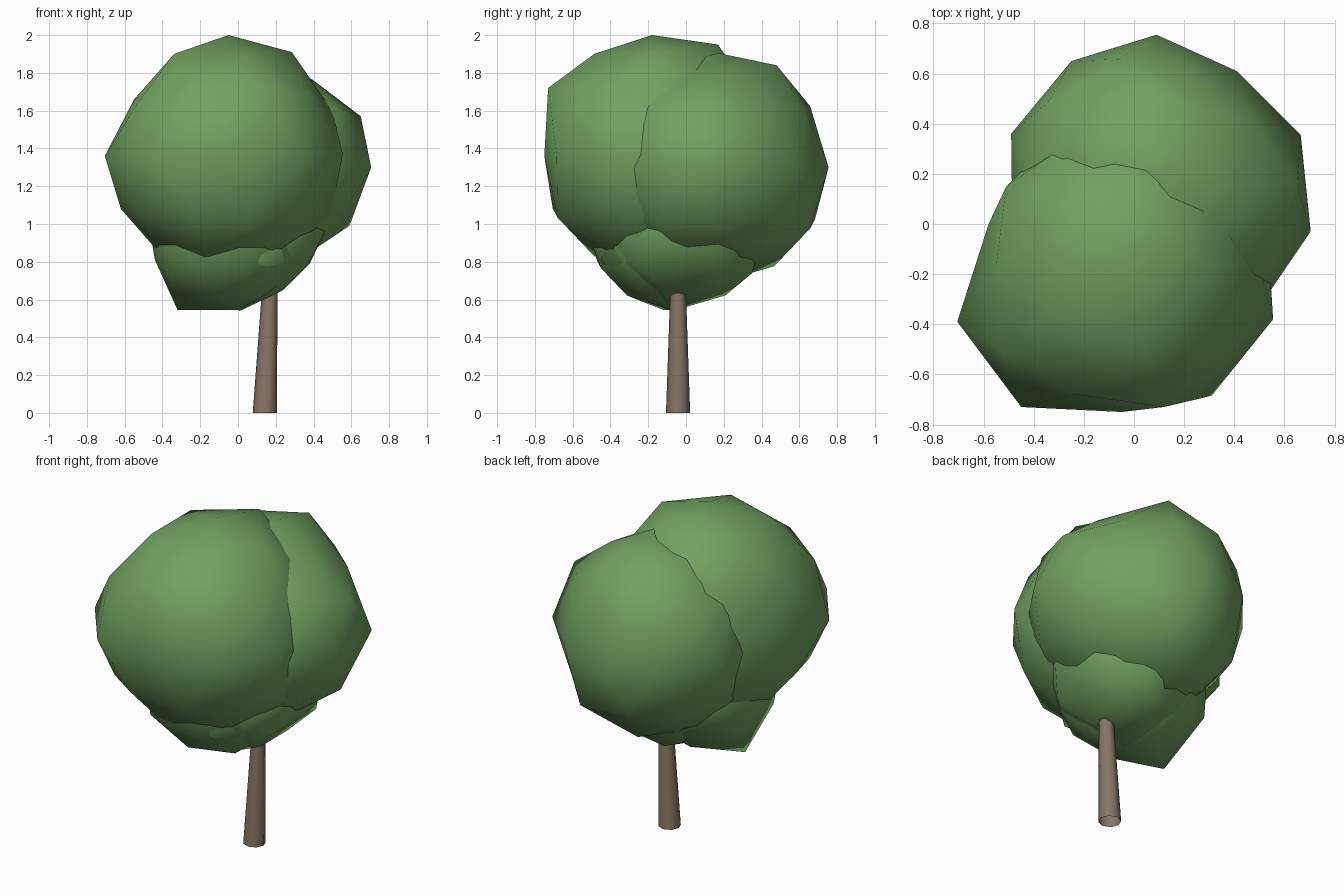
import bpy
import bmesh
from mathutils import Vector

if "Cube" in bpy.data.objects:
    bpy.data.objects.remove(bpy.data.objects["Cube"], do_unlink=True)


def make_material(name, color):
    mat = bpy.data.materials.new(name)
    mat.use_nodes = True
    mat.diffuse_color = color
    mat.node_tree.nodes["Principled BSDF"].inputs["Base Color"].default_value = color
    return mat


def finish(bm, name, mat):
    mesh = bpy.data.meshes.new(name)
    bm.to_mesh(mesh)
    bm.free()
    mesh.materials.append(mat)
    for poly in mesh.polygons:
        poly.use_smooth = True
    obj = bpy.data.objects.new(name, mesh)
    bpy.context.collection.objects.link(obj)
    return obj


def leaf_clump(name, center, radius, bumps):
    """Low-poly ball whose nearest corners are pulled to the bump points."""
    bm = bmesh.new()
    bmesh.ops.create_icosphere(bm, subdivisions=2, radius=radius)
    bmesh.ops.translate(bm, verts=bm.verts, vec=center)
    for bump in map(Vector, bumps):
        nearest = min(bm.verts, key=lambda v: (v.co - bump).length)
        nearest.co = bump
    return finish(bm, name, leaf_green)


leaf_green = make_material("leaf green", (0.162, 0.352, 0.117, 1))
bark_brown = make_material("bark brown", (0.25, 0.18, 0.13, 1))

# Large front clump
leaf_clump("front_foliage", (-0.07, -0.17, 1.365), 0.63, [
    (-0.05, -0.18, 2.0), (-0.705, -0.39, 1.36), (0.555, -0.38, 1.37),
    (0.31, -0.685, 1.36), (-0.05, -0.75, 1.36), (-0.45, -0.73, 1.36),
    (0.12, -0.73, 1.72), (-0.58, 0.0, 1.36), (-0.55, -0.17, 1.66),
    (-0.62, -0.17, 1.08), (0.5, -0.17, 1.6), (0.49, -0.17, 1.03),
    (0.285, -0.17, 1.91), (0.03, 0.17, 1.95), (-0.41, 0.25, 1.36),
    (-0.51, 0.15, 1.64)])

# Large back clump
leaf_clump("back_foliage", (0.1, 0.16, 1.3), 0.615, [
    (0.09, 0.755, 1.3), (0.41, 0.61, 1.3), (0.665, 0.355, 1.3),
    (0.705, -0.03, 1.3), (-0.25, 0.65, 1.3), (-0.49, 0.36, 1.3),
    (0.65, 0.16, 1.57), (0.59, 0.16, 0.99), (0.22, 0.63, 1.6),
    (0.4, 0.16, 1.76), (0.46, 0.41, 1.62), (0.48, 0.43, 1.02),
    (0.34, 0.31, 0.85), (0.38, -0.03, 0.85), (0.15, 0.48, 1.84),
    (0.13, 0.17, 1.905), (0.53, -0.17, 1.62), (0.48, -0.36, 1.3)])

# Small lower clumps around the top of the trunk
leaf_clump("lower_right_foliage", (-0.05, -0.09, 1.0), 0.445, [
    (-0.32, -0.12, 0.545), (0.0, -0.08, 0.545), (-0.44, -0.09, 0.81),
    (-0.42, 0.11, 0.81), (-0.36, -0.34, 0.77)])
leaf_clump("lower_left_foliage", (0.07, 0.0, 0.98), 0.42, [
    (0.01, -0.07, 0.54), (0.385, 0.0, 0.8), (0.38, 0.22, 0.79),
    (0.13, -0.45, 0.8), (0.24, -0.12, 0.65), (0.24, 0.14, 0.65),
    (0.17, 0.35, 0.74)])

# Tapered trunk with open ends, leaning slightly sideways as it rises
bm = bmesh.new()
height = 0.8
bmesh.ops.create_cone(bm, cap_ends=False, segments=8, radius1=0.064,
                      radius2=0.036, depth=height)
for v in bm.verts:
    v.co += Vector((0.142, -0.042, height / 2))
    v.co.x += 0.04 * v.co.z
finish(bm, "trunk", bark_brown)
